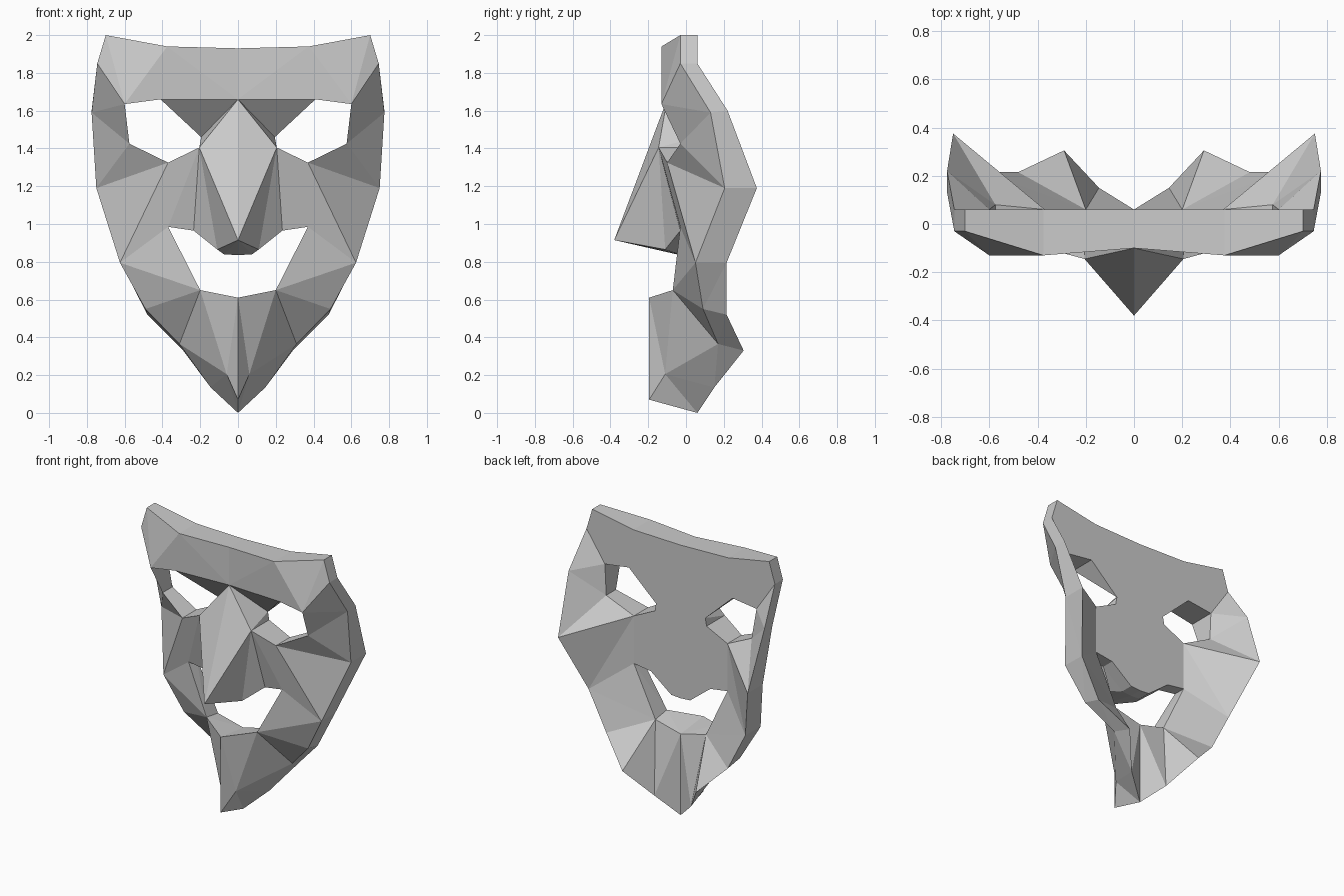
import bpy, bmesh

if "Cube" in bpy.data.objects:
    bpy.data.objects.remove(bpy.data.objects["Cube"])

BACK = 0.06  # flat plane behind forehead, nose and lips

# Landmarks of the half mask: front point, then back point (or None for straight back)
P = {
    # forehead
    'A': ((0, -.10, 1.93), None), 'B': ((.375, -.13, 1.94), None),
    'C': ((.70, -.03, 2.0), None), 'D': ((.745, -.03, 1.85), None),
    'L': ((0, -.10, 1.66), None), 'M': ((.41, -.12, 1.66), None),
    'N': ((.60, -.13, 1.635), None),
    # cheek
    'E': ((.775, .13, 1.59), (.775, .22, 1.60)), 'F': ((.75, .205, 1.19), (.75, .375, 1.19)),
    'O': ((.575, -.03, 1.425), (.575, .08, 1.425)), 'P': ((.37, -.10, 1.325), None),
    'G': ((.625, .05, .795), (.62, .215, .795)), 'R': ((.37, -.03, .985), None),
    # nose and eye socket
    'Q': ((.205, -.145, 1.405), None), 'X': ((.195, BACK, 1.46), None),
    'S': ((.235, -.03, .965), None), 'T': ((0, -.38, .915), None),
    'U': ((.11, -.11, .865), None), 'V': ((.075, -.03, .84), None),
    'W': ((0, -.03, .835), None),
    # jaw
    'H': ((.49, .09, .55), (.48, .215, .52)), 'I': ((.31, .17, .365), (.29, .305, .33)),
    'J': ((.06, -.11, .205), (.145, .15, .135)), 'K': ((0, -.195, .07), (0, BACK, 0)),
    'Y': ((.20, -.07, .65), (.20, BACK, .63)), 'Z': ((0, -.195, .61), (0, BACK, .58)),
}

FOREHEAD = "ABL BML BNM BCN CDN DEN"
CHEEK = "NEO EFO OFP PFG PGR QPR QRS"
JAW = "GYR GHY HIY IJY JZY JKZ"
SOCKET = "LMX LXQ"
NOSE = "LQT QTU QUS USV TUV TVW"
NOSE_BACK = "LQSVW"

bm = bmesh.new()
front, back = {}, {}
for k, (f, b) in P.items():
    front[k] = bm.verts.new(f)
    if k in 'TU':
        continue
    back[k] = front[k] if k == 'X' else bm.verts.new(b or (f[0], BACK, f[2]))


def face(verts):
    verts = list(dict.fromkeys(verts))
    if len(verts) > 2:
        bm.faces.new(verts)


# front and back skins
shared = " ".join((FOREHEAD, CHEEK, JAW, SOCKET)).split()
front_faces = shared + NOSE.split()
for s in front_faces:
    face(front[c] for c in s)
for s in shared + [NOSE_BACK]:
    face(back[c] for c in reversed(s))

# rim walls along the outline, eye and mouth openings
count = {}
for s in front_faces:
    for a, b in zip(s, s[1:] + s[0]):
        e = tuple(sorted((a, b)))
        count[e] = count.get(e, 0) + 1
for (a, b), n in count.items():
    if n == 1 and (P[a][0][0] > 0 or P[b][0][0] > 0):
        face((front[a], front[b], back[b], back[a]))

# mirror the half across x = 0 and weld
geom = bm.verts[:] + bm.edges[:] + bm.faces[:]
copy = bmesh.ops.duplicate(bm, geom=geom)["geom"]
for v in copy:
    if isinstance(v, bmesh.types.BMVert):
        v.co.x *= -1
bmesh.ops.remove_doubles(bm, verts=bm.verts[:], dist=0.0005)
bmesh.ops.recalc_face_normals(bm, faces=bm.faces[:])
bmesh.ops.triangulate(bm, faces=[f for f in bm.faces if len(f.verts) > 3])

mesh = bpy.data.meshes.new("face_mask")
bm.to_mesh(mesh)
bm.free()
obj = bpy.data.objects.new("face_mask", mesh)
bpy.context.collection.objects.link(obj)
